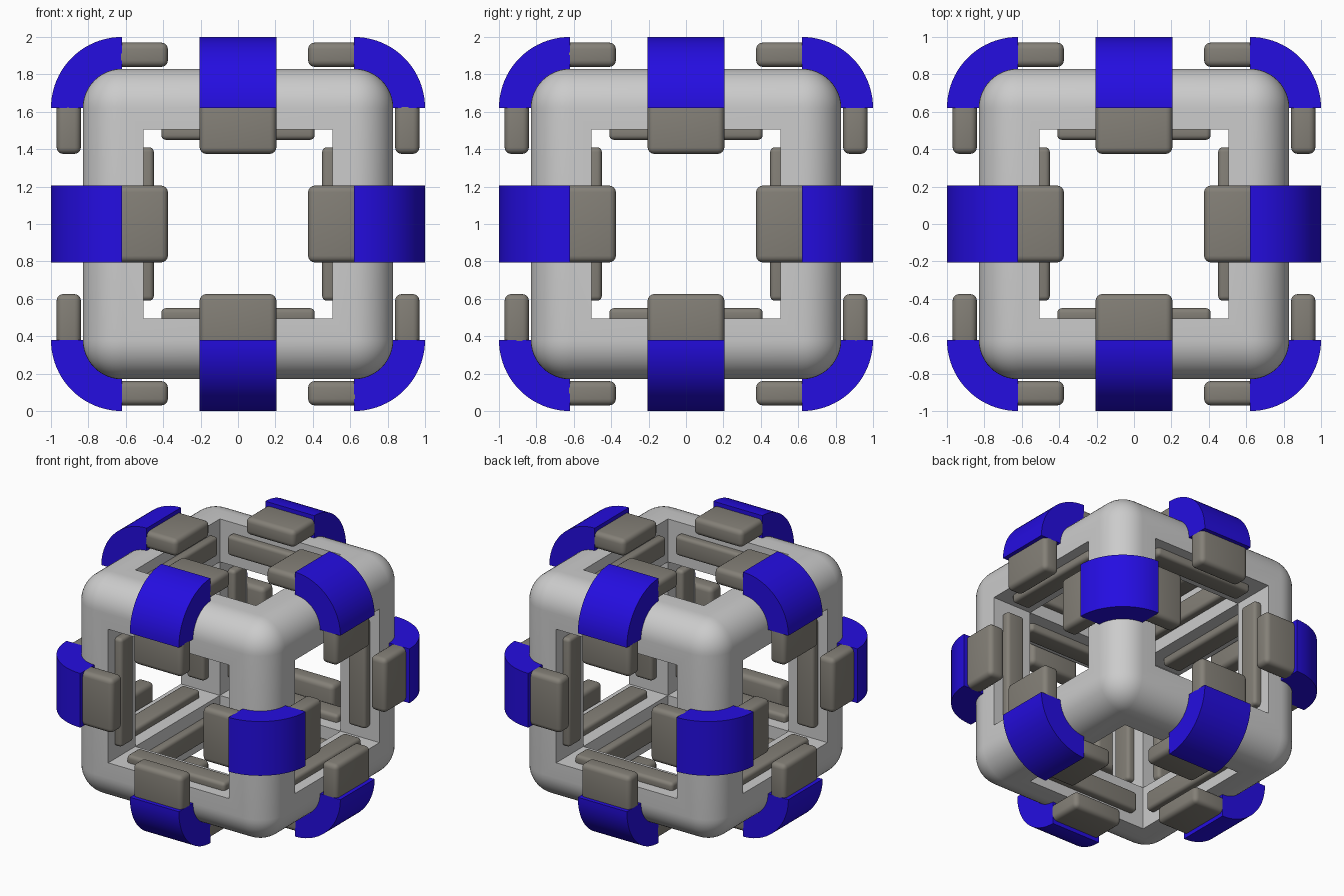
import bpy, bmesh, math
from mathutils import Matrix, Vector

if "Cube" in bpy.data.objects:
    bpy.data.objects.remove(bpy.data.objects["Cube"])

CENTRE = Matrix.Translation((0, 0, 1))
OUT, HOLE, RAD = 0.83, 0.505, 0.21      # frame half size, opening half size, edge radius
MID = OUT - RAD                         # centre line of the rounded edges


def material(name, rgb):
    m = bpy.data.materials.new(name)
    m.diffuse_color = (*rgb, 1)
    m.use_nodes = True
    m.node_tree.nodes["Principled BSDF"].inputs["Base Color"].default_value = m.diffuse_color
    return m


blue = material("blue", (0.018, 0.004, 0.75))
warm_grey = material("warm_grey", (0.23, 0.215, 0.185))


def add_object(name, bm, matrix=CENTRE, mat=None):
    bmesh.ops.recalc_face_normals(bm, faces=bm.faces)
    me = bpy.data.meshes.new(name)
    bm.to_mesh(me)
    bm.free()
    ob = bpy.data.objects.new(name, me)
    bpy.context.collection.objects.link(ob)
    ob.matrix_world = matrix
    if mat:
        me.materials.append(mat)
    return ob


def smooth(ob):
    bpy.ops.object.select_all(action='DESELECT')
    ob.select_set(True)
    bpy.context.view_layer.objects.active = ob
    bpy.ops.object.shade_smooth_by_angle(angle=math.radians(35))


def box(lo, hi, bevel, segments=4):
    lo, hi = Vector(lo), Vector(hi)
    bm = bmesh.new()
    bmesh.ops.create_cube(bm, size=1)
    bmesh.ops.scale(bm, vec=hi - lo, verts=bm.verts)
    bmesh.ops.translate(bm, vec=(lo + hi) / 2, verts=bm.verts)
    if bevel:
        bmesh.ops.bevel(bm, geom=bm.edges[:], offset=bevel, segments=segments,
                        profile=0.5, affect='EDGES')
    return bm


def arc_cap(r_in, r_out, half, steps=20):
    """Quarter ring around the edge centre line, extruded along z."""
    bm = bmesh.new()
    ang = [i * math.pi / 2 / steps for i in range(steps + 1)]
    ring = [(r_out, a) for a in ang] + [(r_in, a) for a in reversed(ang)]
    vs = [bm.verts.new((MID + r * math.cos(a), MID + r * math.sin(a), -half))
          for r, a in ring]
    face = bm.faces.new(vs)
    ext = bmesh.ops.extrude_face_region(bm, geom=[face], use_keep_orig=True)
    top = [v for v in ext["geom"] if isinstance(v, bmesh.types.BMVert)]
    bmesh.ops.translate(bm, vec=(0, 0, 2 * half), verts=top)
    return bm


# Rounded cube frame, opened through all six sides
frame = add_object("frame", box((-OUT,) * 3, (OUT,) * 3, RAD, 12))
bm = box((-HOLE,) * 3, (HOLE,) * 3, 0)
for f in bm.faces[:]:
    n = f.normal.copy() if f.normal.length else None
    f.normal_update()
    n = f.normal.copy()
    ext = bmesh.ops.extrude_face_region(bm, geom=[f])
    verts = [v for v in ext["geom"] if isinstance(v, bmesh.types.BMVert)]
    bmesh.ops.translate(bm, vec=n * 1.0, verts=verts)
    if f.is_valid:
        bmesh.ops.delete(bm, geom=[f], context='FACES_ONLY')
cutter = add_object("opening_cutter", bm)
cutter.hide_render = True
mod = frame.modifiers.new("openings", 'BOOLEAN')
mod.operation, mod.solver, mod.object = 'DIFFERENCE', 'EXACT', cutter
bpy.context.view_layer.update()
bpy.context.view_layer.objects.active = frame
bpy.ops.object.modifier_apply(modifier=mod.name)
bpy.data.objects.remove(cutter)
smooth(frame)

# Parts on all twelve edges: four quarter turns for each of three axes
for axis in range(3):
    turn = Matrix.Rotation(axis * 2 * math.pi / 3, 4, Vector((1, 1, 1)))
    for q in range(4):
        m = CENTRE @ turn @ Matrix.Rotation(q * math.pi / 2, 4, 'Z')
        tag = f"{axis}_{q}"
        # Blue corner cap
        smooth(add_object(f"edge_cap_{tag}", arc_cap(RAD - 0.005, 0.38, 0.205), m, blue))
        # Outer blocks beside the cap, and thin pads on the inner walls
        parts = [("outer_block", (0.84, 0.375, -0.205), (0.97, 0.66, 0.205), 0.035),
                 ("inner_pad", (0.45, 0.60, -0.41), (0.53, 0.75, 0.41), 0.025)]
        for name, lo, hi, bev in parts:
            for side in "ab":
                if side == "b":
                    lo, hi = (lo[1], lo[0], lo[2]), (hi[1], hi[0], hi[2])
                smooth(add_object(f"{name}_{tag}_{side}", box(lo, hi, bev), m, warm_grey))
